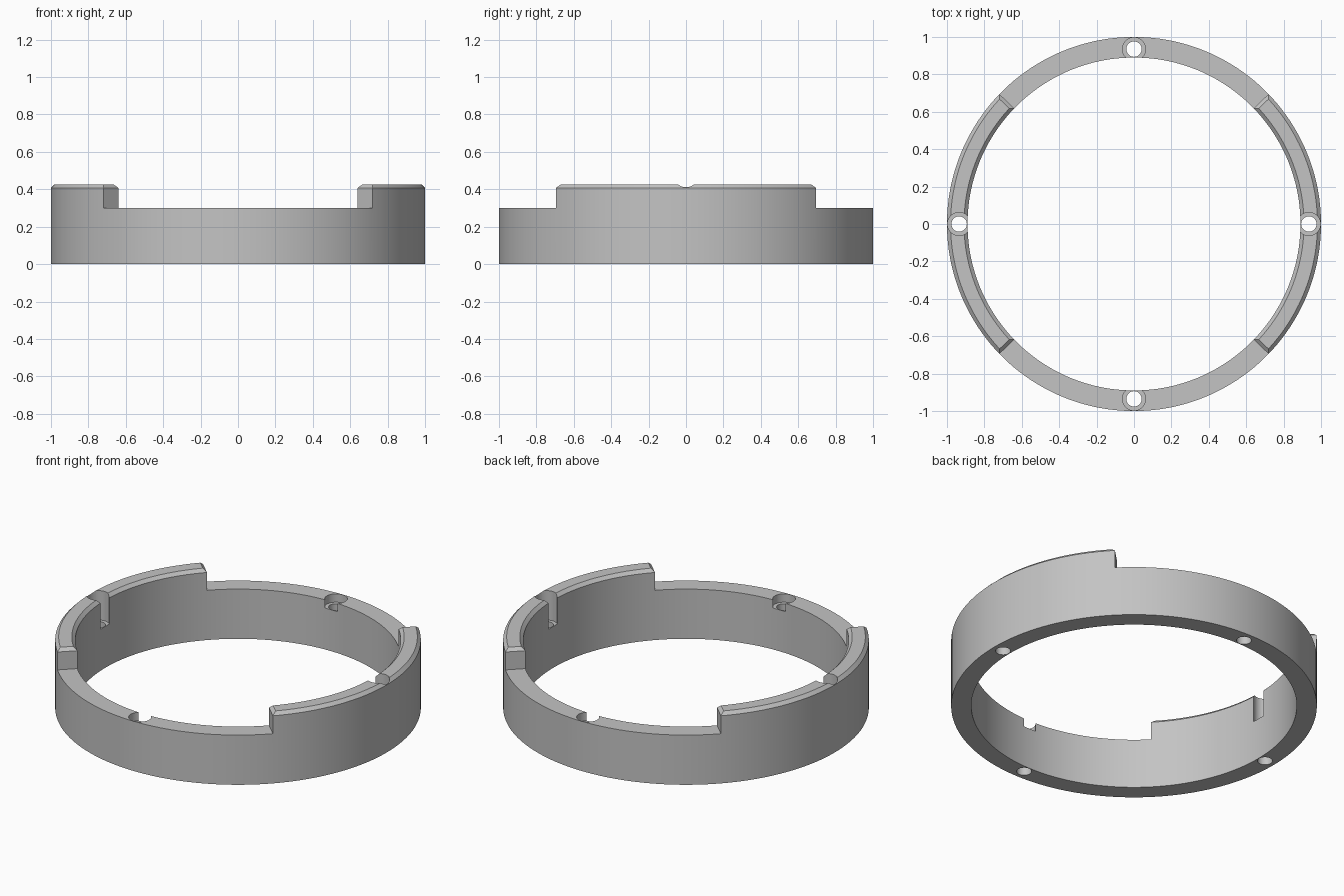
import bpy
import bmesh
from math import cos, sin, radians, atan2, pi
from mathutils import Matrix, Vector

OUTER, INNER = 1.0, 0.89
BASE_H, TOP_H = 0.30, 0.427
CHAMFER = 0.019
STEP = 2              # degrees per ring segment
HALF_ARC = 44         # half angle of each raised arc
HOLE_AT = 0.935       # radius of the bolt circle

if "Cube" in bpy.data.objects:
    bpy.data.objects.remove(bpy.data.objects["Cube"])

# Material
grey = bpy.data.materials.new("plain grey")
grey.use_nodes = True
colour = (0.55, 0.55, 0.55, 1)
grey.diffuse_color = colour
grey.node_tree.nodes["Principled BSDF"].inputs["Base Color"].default_value = colour


def make_object(name, bm):
    bmesh.ops.recalc_face_normals(bm, faces=bm.faces)
    mesh = bpy.data.meshes.new(name)
    bm.to_mesh(mesh)
    bm.free()
    mesh.materials.append(grey)
    obj = bpy.data.objects.new(name, mesh)
    bpy.context.collection.objects.link(obj)
    return obj


def bolt_cutter(name, radius, bottom, top):
    """Four upright cylinders on the bolt circle."""
    bm = bmesh.new()
    for i in range(4):
        a = i * pi / 2
        spot = Vector((HOLE_AT * cos(a), HOLE_AT * sin(a), (bottom + top) / 2))
        bmesh.ops.create_cone(bm, cap_ends=True, segments=40, radius1=radius,
                              radius2=radius, depth=top - bottom,
                              matrix=Matrix.Translation(spot))
    obj = make_object(name, bm)
    obj.hide_render = True
    return obj


# Base ring, spun from a rectangular section
bm = bmesh.new()
section = [(INNER, 0), (OUTER, 0), (OUTER, BASE_H), (INNER, BASE_H)]
loops = []
for deg in range(0, 360, STEP):
    a = radians(deg)
    loops.append([bm.verts.new((r * cos(a), r * sin(a), z)) for r, z in section])
for i, here in enumerate(loops):
    ahead = loops[(i + 1) % len(loops)]
    for j in range(4):
        k = (j + 1) % 4
        bm.faces.new((here[j], ahead[j], ahead[k], here[k]))
bmesh.ops.recalc_face_normals(bm, faces=bm.faces)


# Raised arcs on the left and right, pulled up from the ring top
def in_arc(face):
    c = face.calc_center_median()
    return c.z > BASE_H - 0.001 and abs(atan2(c.y, abs(c.x))) < radians(HALF_ARC)


arc_faces = [f for f in bm.faces if in_arc(f)]
raised = bmesh.ops.extrude_face_region(bm, geom=arc_faces)["geom"]
bmesh.ops.delete(bm, geom=[f for f in arc_faces if f.is_valid], context="FACES_ONLY")
for v in raised:
    if isinstance(v, bmesh.types.BMVert):
        v.co.z = TOP_H

# Chamfer around the rim of each raised arc
bm.normal_update()
caps = {f for f in raised if isinstance(f, bmesh.types.BMFace)}
rim = [e for e in bm.edges if sum(f in caps for f in e.link_faces) == 1]
bmesh.ops.bevel(bm, geom=rim, offset=CHAMFER, offset_type="OFFSET", segments=1,
                affect="EDGES", clamp_overlap=False)
ring = make_object("locking_ring", bm)

# Counterbores and through holes
cutters = [bolt_cutter("counterbore_cutter", 0.062, 0.25, 0.6),
           bolt_cutter("bolt_hole_cutter", 0.041, -0.1, 0.6)]
bpy.ops.object.select_all(action="DESELECT")
bpy.context.view_layer.objects.active = ring
ring.select_set(True)
for cutter in cutters:
    mod = ring.modifiers.new(cutter.name, "BOOLEAN")
    mod.operation = "DIFFERENCE"
    mod.solver = "EXACT"
    mod.object = cutter
    bpy.ops.object.modifier_apply(modifier=mod.name)
    bpy.data.objects.remove(cutter)

bpy.ops.object.shade_smooth_by_angle(angle=radians(25))
